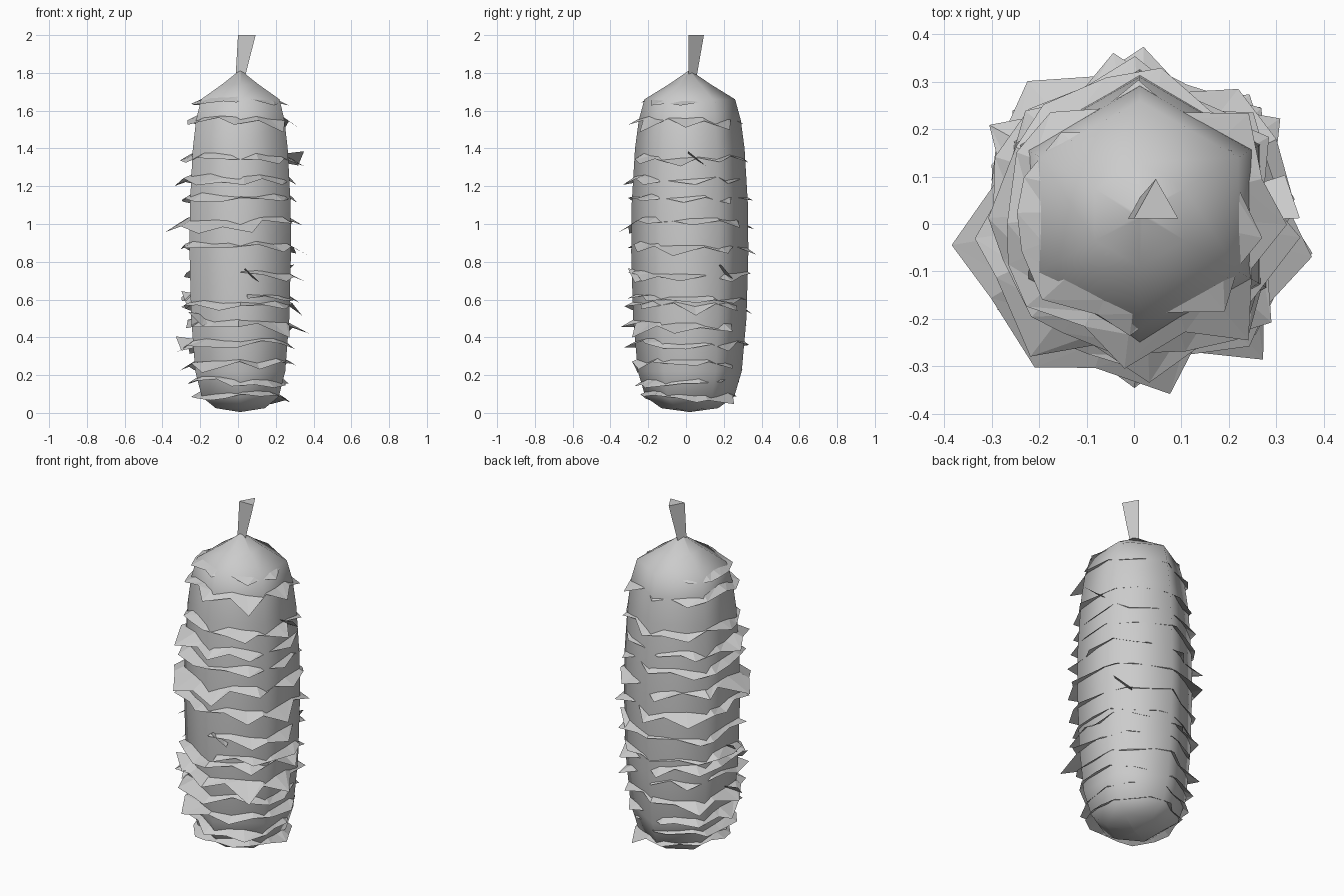
import bpy, math, random

if "Cube" in bpy.data.objects:
    bpy.data.objects.remove(bpy.data.objects["Cube"])

random.seed(7)
CX, CY = 0.012, 0.02
PROFILE = [(0.005, 0.0), (0.025, 0.15), (0.085, 0.235), (0.22, 0.275), (0.5, 0.3), (0.85, 0.31),
           (1.1, 0.308), (1.4, 0.29), (1.55, 0.27), (1.66, 0.24), (1.74, 0.11), (1.81, 0.008)]


def make(name, verts, faces, smooth=False):
    me = bpy.data.meshes.new(name)
    me.from_pydata(verts, [], faces)
    me.update()
    ob = bpy.data.objects.new(name, me)
    bpy.context.collection.objects.link(ob)
    for p in me.polygons:
        p.use_smooth = smooth
    return ob


def loft(name, rings, smooth, cap):
    n = len(rings[0])
    verts = [v for r in rings for v in r]
    faces = [(i * n + j, i * n + (j + 1) % n, (i + 1) * n + (j + 1) % n, (i + 1) * n + j)
             for i in range(len(rings) - 1) for j in range(n)]
    if cap:
        faces += [tuple(reversed(range(n))), tuple(range(len(verts) - n, len(verts)))]
    return make(name, verts, faces, smooth)


def body_radius(z, a):
    # hexagon with a corner facing +y
    for (z0, r0), (z1, r1) in zip(PROFILE, PROFILE[1:]):
        if z0 <= z <= z1:
            r = r0 + (r1 - r0) * (z - z0) / (z1 - z0)
            d = (a - math.pi / 6) % (math.pi / 3) - math.pi / 6
            return r * math.cos(math.pi / 6) / math.cos(d)
    return 0.0


# Six-sided smooth core
core = [[(CX + max(r, 0.004) * math.cos(math.radians(30 + 60 * k)),
          CY + max(r, 0.004) * math.sin(math.radians(30 + 60 * k)), z) for k in range(6)]
        for z, r in PROFILE]
loft("cone_core", core, True, True)

# Three-sided stem widening to the top
loft("stem", [[(-0.012, 0.012, 1.79), (0.04, 0.012, 1.79), (0.014, 0.058, 1.79)],
              [(0.0, 0.012, 2.0), (0.093, 0.012, 2.0), (0.046, 0.095, 2.0)]], False, True)

# Drooping jagged scale rings: height, then reach to right, back, left, front
RINGS = [
    (1.665, .27, .25, .25, .24), (1.57, .32, .30, .27, .31), (1.37, .35, .33, .31, .28),
    (1.255, .31, .31, .34, .34), (1.155, .31, .35, .30, .31), (1.03, .34, .36, .39, .37),
    (0.90, .38, .37, .31, .32), (0.75, .35, .34, .27, .30), (0.625, .33, .32, .30, .32),
    (0.585, .34, .35, .28, .33), (0.49, .38, .32, .27, .35), (0.385, .30, .33, .33, .33),
    (0.28, .31, .30, .31, .29), (0.185, .25, .28, .26, .28), (0.11, .28, .27, .25, .245)]

for i, (z, *reach) in enumerate(RINGS):
    inner, outer = [], []
    turn = random.uniform(-0.15, 0.15)
    for k in range(16):
        a = math.tau * k / 16 + turn + random.uniform(-0.1, 0.1)
        zi = z + random.uniform(-0.012, 0.012)
        rb = body_radius(zi, a)
        if k % 4 == 0:
            r = reach[k // 4]
        elif k % 2 == 0:
            r = (reach[k // 4] + reach[(k // 4 + 1) % 4]) / 2 + random.uniform(-0.01, 0.035)
        else:
            r = rb + random.uniform(0.005, 0.045)
        r = max(r, rb + 0.01)
        zo = zi - 0.55 * (r - rb) - random.uniform(0.0, 0.02)
        ri = rb - 0.012
        inner.append((CX * .5 + ri * math.cos(a), CY * .5 + ri * math.sin(a), zi))
        outer.append((CX * .2 + r * math.cos(a), CY * .2 + r * math.sin(a), zo))
    # leave a gap in the partly broken rings
    verts = outer + inner
    faces = []
    for k in range(16):
        if i in (7, 8) and k in (9, 10, 11):
            continue
        n = (k + 1) % 16
        faces += [(k, n, 16 + n), (k, 16 + n, 16 + k)]
    make(f"scale_ring_{i + 1}", verts, faces)

# A few loose scales turned upright
for i, (a, z, r) in enumerate([(190, 0.37, .33), (190, 0.61, .30), (10, 1.35, .35),
                               (285, 0.73, .31), (40, 0.75, .35), (225, 0.5, .33)]):
    a0, a1 = math.radians(a - 8), math.radians(a + 8)
    pts = [(0.22, a0, 0.02), (r, a0, 0.035), (r - 0.015, a1, -0.04), (0.22, a1, -0.02)]
    make(f"loose_scale_{i + 1}", [(q * math.cos(t), q * math.sin(t), z + d) for q, t, d in pts],
         [(0, 1, 2), (0, 2, 3)])
